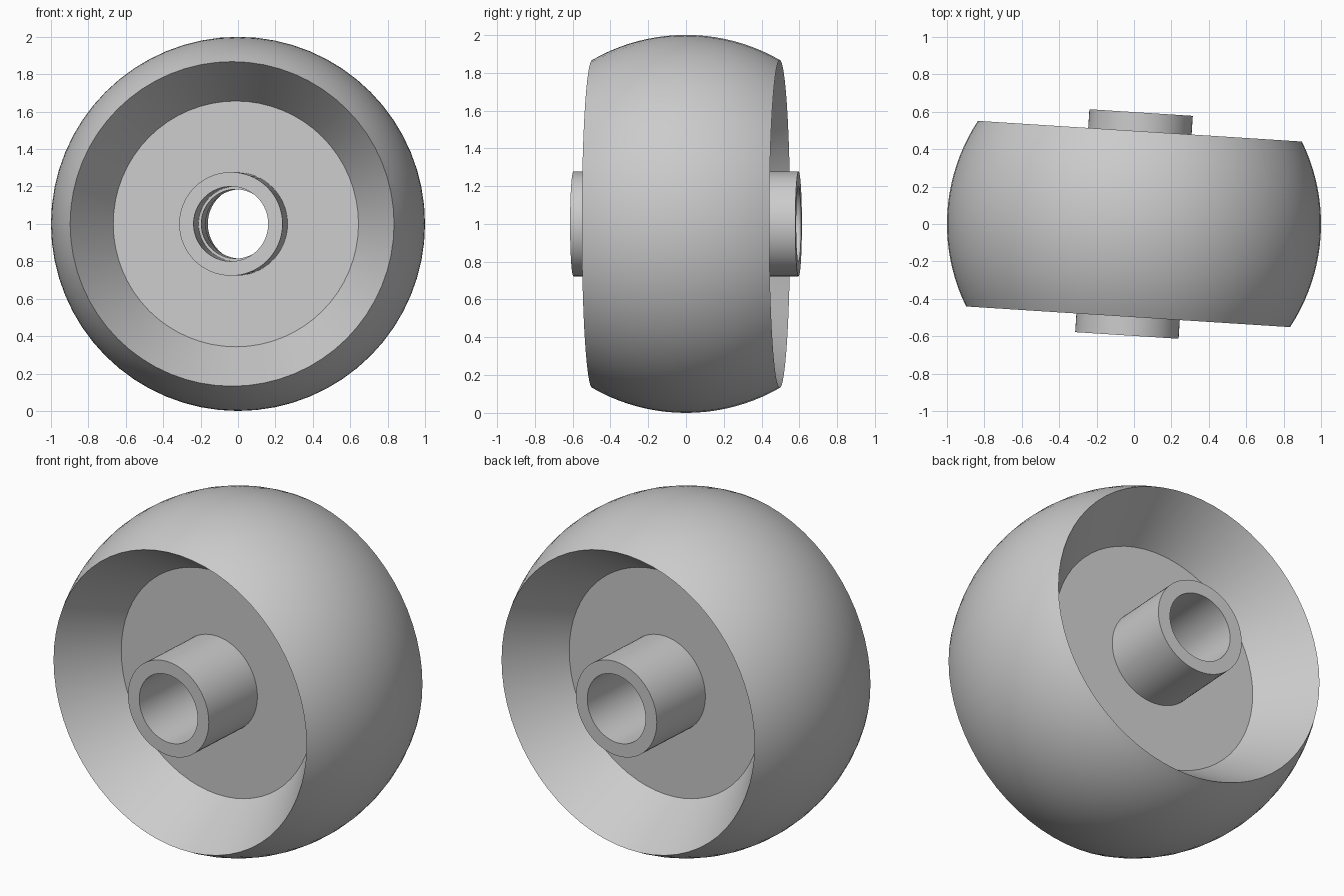
import bpy, bmesh, math

cube = bpy.data.objects.get("Cube")
if cube:
    bpy.data.objects.remove(cube, do_unlink=True)

SEGMENTS = 64
TURN = math.radians(-3.65)   # slight steer of the wheel about the vertical
RIM = 0.497                  # half width of the tread
WEB = 0.18                   # half thickness of the central disc
HUB_END = 0.597

grey = bpy.data.materials.new("plain grey")
grey.use_nodes = True
colour = (0.6, 0.6, 0.6, 1)
grey.diffuse_color = colour
grey.node_tree.nodes["Principled BSDF"].inputs["Base Color"].default_value = colour


def lathe(name, profile):
    """Revolve a closed (radius, y) profile around the axle."""
    bm = bmesh.new()
    rings = []
    for i in range(SEGMENTS):
        a = math.tau * i / SEGMENTS
        rings.append([bm.verts.new((r * math.sin(a), y, r * math.cos(a)))
                      for r, y in profile])
    n = len(profile)
    for i, ring in enumerate(rings):
        after = rings[(i + 1) % SEGMENTS]
        for j in range(n):
            k = (j + 1) % n
            bm.faces.new((ring[j], ring[k], after[k], after[j]))
    bmesh.ops.recalc_face_normals(bm, faces=bm.faces)
    mesh = bpy.data.meshes.new(name)
    bm.to_mesh(mesh)
    bm.free()
    mesh.materials.append(grey)
    obj = bpy.data.objects.new(name, mesh)
    bpy.context.collection.objects.link(obj)
    obj.location.z = 1
    obj.rotation_euler.z = TURN
    bpy.ops.object.select_all(action='DESELECT')
    obj.select_set(True)
    bpy.context.view_layer.objects.active = obj
    bpy.ops.object.shade_smooth_by_angle(angle=math.radians(30))
    return obj


# Ball-shaped tread with a conical recess on each side and a bored web
edge = math.asin(RIM)
steps = 20
tread = []
for i in range(steps + 1):
    a = -edge + 2 * edge * i / steps
    tread.append((math.cos(a), math.sin(a)))
lathe("wheel", tread + [(0.657, WEB), (0.185, WEB), (0.185, -WEB), (0.657, -WEB)])

# Hub tube on each side of the web
for name, side in (("front_hub", -1), ("back_hub", 1)):
    lathe(name, [(0.277, side * (WEB - 0.01)), (0.277, side * HUB_END),
                 (0.2, side * HUB_END), (0.2, side * (WEB - 0.01))])
